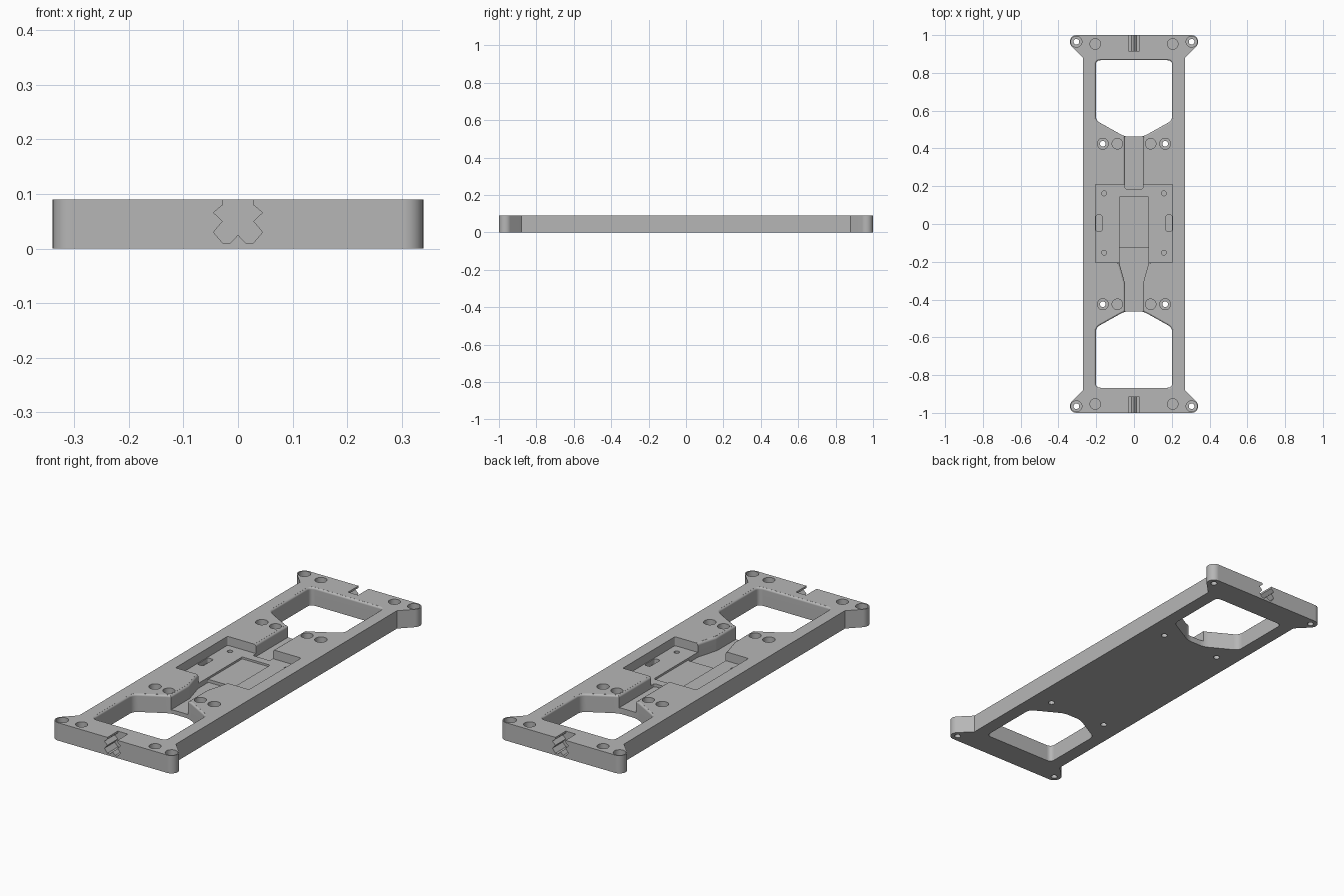
import bpy, bmesh, math
from mathutils import Vector, Matrix

if "Cube" in bpy.data.objects:
    bpy.data.objects.remove(bpy.data.objects["Cube"], do_unlink=True)

TOP = 0.09

grey = bpy.data.materials.new("plain grey")
grey.use_nodes = True
grey.diffuse_color = (0.47, 0.47, 0.47, 1)
grey.node_tree.nodes["Principled BSDF"].inputs["Base Color"].default_value = (0.47, 0.47, 0.47, 1)


def area(pts):
    return sum(a[0] * b[1] - b[0] * a[1] for a, b in zip(pts, pts[1:] + pts[:1]))


def rounded(pts, d, steps=5):
    """Round every corner of a polygon, starting d before it."""
    out = []
    for i, p in enumerate(pts):
        p = Vector(p)
        a = p + (Vector(pts[i - 1]) - p).normalized() * d
        b = p + (Vector(pts[(i + 1) % len(pts)]) - p).normalized() * d
        for k in range(steps + 1):
            t = k / steps
            out.append(a * (1 - t) ** 2 + p * 2 * t * (1 - t) + b * t * t)
    return out


def offset(pts, d):
    """Move the outline of a counter-clockwise polygon outwards."""
    out = []
    for i, p in enumerate(pts):
        e1 = (p - pts[i - 1]).normalized()
        e2 = (pts[(i + 1) % len(pts)] - p).normalized()
        n1, n2 = Vector((e1.y, -e1.x)), Vector((e2.y, -e2.x))
        out.append(p + (n1 + n2) * d / (1 + n1.dot(n2)))
    return out


def prism(name, pts, layers):
    """Solid through a stack of (height, outline offset) layers."""
    pts = [Vector(p) for p in pts]
    if area(pts) < 0:
        pts.reverse()
    bm = bmesh.new()
    rings = [[bm.verts.new((p.x, p.y, z)) for p in offset(pts, o)] for z, o in layers]
    n = len(pts)
    for lo, hi in zip(rings, rings[1:]):
        for i in range(n):
            j = (i + 1) % n
            bm.faces.new((lo[i], lo[j], hi[j], hi[i]))
    bm.faces.new(rings[0][::-1])
    bm.faces.new(rings[-1])
    mesh = bpy.data.meshes.new(name)
    bm.to_mesh(mesh)
    bm.free()
    mesh.materials.append(grey)
    ob = bpy.data.objects.new(name, mesh)
    bpy.context.collection.objects.link(ob)
    return ob


def circle(x, y, r, n=28):
    return [(x + r * math.cos(math.tau * k / n), y + r * math.sin(math.tau * k / n)) for k in range(n)]


def box(x0, x1, y0, y1):
    return [(x0, y0), (x1, y0), (x1, y1), (x0, y1)]


def straight(z0, z1=0.12):
    return [(z0, 0), (z1, 0)]


def flared(z0, r=0.012):
    """Straight wall that ends in a rounded top edge."""
    arc = [math.radians(a) for a in (0, 25, 50, 75)]
    return [(z0, 0)] + [(TOP - r + r * math.sin(t), r * (1 - math.cos(t))) for t in arc] + [(0.12, r)]


# Plate outline with four round mounting ears
quarter = [(0.27, 0.88)]
for k in range(10):
    t = math.radians(-45 + 15 * k)
    quarter.append((0.305 + 0.035 * math.cos(t), 0.965 + 0.035 * math.sin(t)))
half = quarter + [(-x, y) for x, y in reversed(quarter)]
outline = half + [(-x, -y) for x, y in half]
plate = prism("base_plate", outline, [(0, 0), (TOP, 0)])

cutters = []


def cut(name, pts, layers):
    ob = prism(name, pts, layers)
    ob.hide_render = True
    cutters.append(ob)
    return ob


# Recess, cable channels and shallow pocket
cut("recess", rounded(box(-0.205, 0.205, -0.205, 0.21), 0.008), straight(0.045))
cut("back_channel", rounded(box(-0.047, 0.047, 0.185, 0.52), 0.01), flared(0.03))
cut("pocket", rounded(box(-0.078, 0.078, -0.14, 0.145), 0.006), straight(0.035))
side = [(0.047, -0.52), (0.047, -0.317), (0.078, -0.206), (0.078, -0.125)]
cut("front_channel", rounded(side + [(-x, y) for x, y in reversed(side)], 0.01), flared(0.02))

# End windows and hanging notches
for s in (1, -1):
    win = [(0.202, 0.867), (0.202, 0.548), (0.05, 0.463)]
    win += [(-x, y) for x, y in reversed(win)]
    cut("window", rounded([(x, y * s) for x, y in win], 0.025), flared(-0.03, 0.01))
    zig = [(0, 0.025), (0.014, 0.01), (0.028, 0.01), (0.045, 0.03), (0.028, 0.05),
           (0.045, 0.066), (0.028, 0.08), (0.028, 0.12)]
    notch = cut("notch", zig + [(-x, z) for x, z in reversed(zig[1:])], [(0.917, 0), (1.03, 0)])
    turn = Matrix.Rotation(math.pi / 2, 4, "X")
    if s > 0:
        turn = Matrix.Rotation(math.pi, 4, "Z") @ turn
    notch.data.transform(turn)

# Screw holes, blind holes, pin holes and side slots
for sx in (1, -1):
    cut("slot", rounded(box(sx * 0.185 - 0.016, sx * 0.185 + 0.016, -0.038, 0.047), 0.01), straight(0.02))
    for sy in (1, -1):
        for x, y in ((0.305, 0.965), (0.165, 0.425)):
            cut("counterbore", circle(sx * x, sy * y, 0.029), straight(0.055))
            cut("screw_hole", circle(sx * x, sy * y, 0.015), straight(-0.03))
        for x, y in ((0.205, 0.953), (0.088, 0.425)):
            cut("blind_hole", circle(sx * x, sy * y, 0.028), straight(0.06))
        cut("pin_hole", circle(sx * 0.158, 0.005 + sy * 0.157, 0.013, 16), straight(0.02))

bpy.ops.object.select_all(action="DESELECT")
bpy.context.view_layer.objects.active = plate
plate.select_set(True)
for c in cutters:
    m = plate.modifiers.new(c.name, "BOOLEAN")
    m.operation = "DIFFERENCE"
    m.solver = "EXACT"
    m.object = c
    bpy.ops.object.modifier_apply(modifier=m.name)
for c in cutters:
    bpy.data.objects.remove(c, do_unlink=True)

# Smooth curves, keep flats flat
bpy.ops.object.shade_smooth_by_angle(angle=math.radians(30))
w = plate.modifiers.new("even_normals", "WEIGHTED_NORMAL")
w.keep_sharp = True
